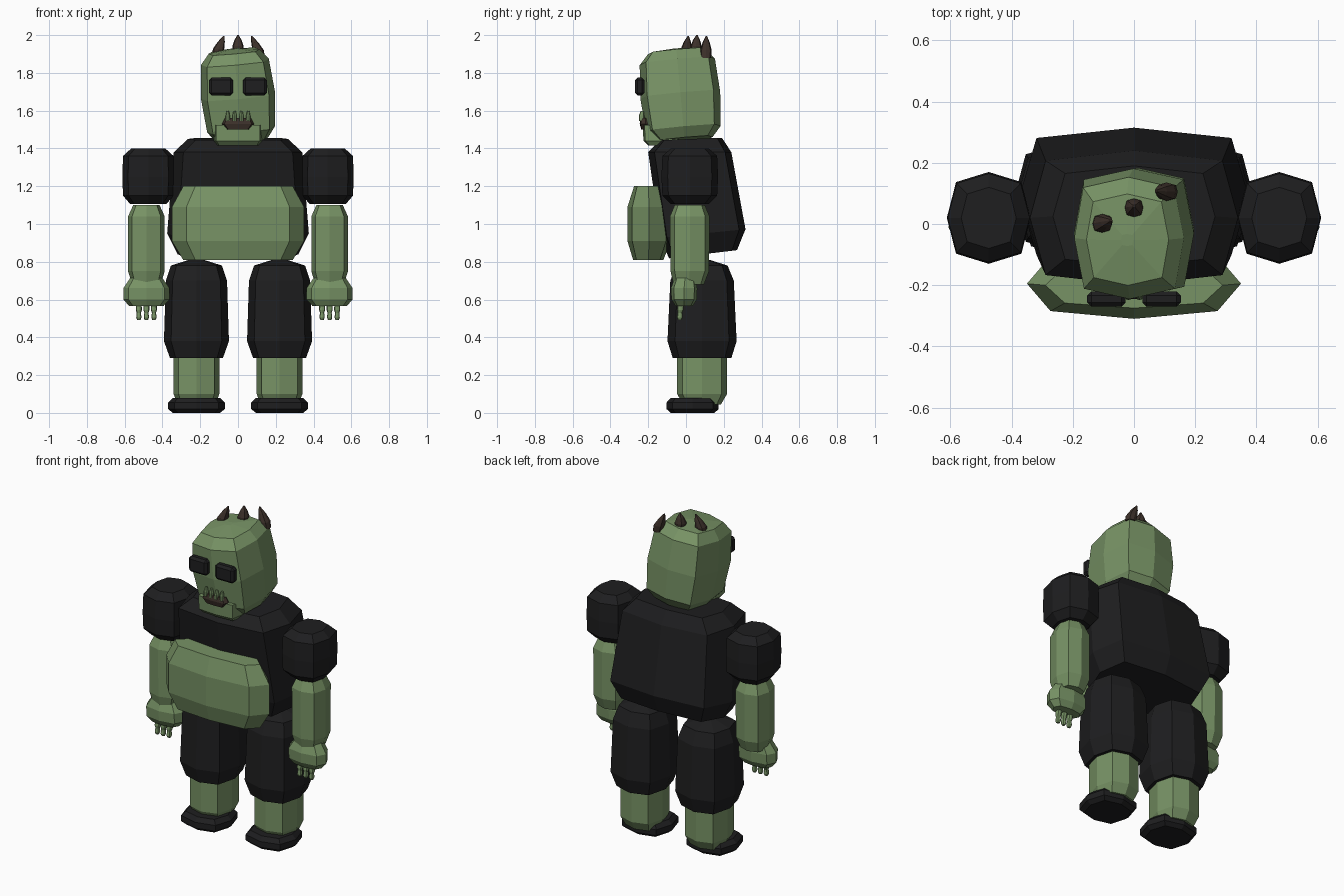
import bpy, bmesh
from mathutils import Vector, Matrix


def material(name, rgb):
    m = bpy.data.materials.new(name)
    m.diffuse_color = (*rgb, 1)
    return m


GREEN = material("skin green", (0.185, 0.29, 0.13))
BLACK = material("cloth black", (0.013, 0.013, 0.014))
BROWN = material("horn brown", (0.045, 0.03, 0.023))


def loft(name, rings, mat, k=0.78, tf=None):
    """Stack eight-sided rings (z, cx, cy, hx, hy[, tilt]); k sets how square the corners are."""
    bm = bmesh.new()
    shape = [(0, -1), (k, -k), (1, 0), (k, k), (0, 1), (-k, k), (-1, 0), (-k, -k)]
    loops = []
    for z, cx, cy, hx, hy, *tilt in rings:
        t = tilt[0] if tilt else 0
        loops.append([bm.verts.new((cx + hx * u, cy + hy * v, z + t * hy * v)) for u, v in shape])
    for a, b in zip(loops, loops[1:]):
        for i in range(8):
            j = (i + 1) % 8
            bm.faces.new((a[i], a[j], b[j], b[i]))
    bm.faces.new(loops[0][::-1])
    bm.faces.new(loops[-1])
    if tf:
        bm.transform(tf)
    bmesh.ops.recalc_face_normals(bm, faces=bm.faces)
    mesh = bpy.data.meshes.new(name)
    bm.to_mesh(mesh)
    bm.free()
    mesh.materials.append(mat)
    ob = bpy.data.objects.new(name, mesh)
    bpy.context.collection.objects.link(ob)
    return ob


def block(name, centre, size, bevel, mat):
    """Box with chamfered edges."""
    bm = bmesh.new()
    bmesh.ops.create_cube(bm, size=1)
    bmesh.ops.scale(bm, vec=size, verts=bm.verts)
    bmesh.ops.bevel(bm, geom=bm.edges[:], offset=bevel, segments=1, affect='EDGES')
    bmesh.ops.translate(bm, vec=centre, verts=bm.verts)
    mesh = bpy.data.meshes.new(name)
    bm.to_mesh(mesh)
    bm.free()
    mesh.materials.append(mat)
    ob = bpy.data.objects.new(name, mesh)
    bpy.context.collection.objects.link(ob)


# Torso, leaning forward towards the shoulders
loft("torso", [(0.84, 0, 0.09, 0.32, 0.18, 0.12), (0.95, 0, 0.09, 0.375, 0.225, 0.1),
               (1.38, 0, 0.02, 0.34, 0.22, 0.0), (1.45, 0, 0.025, 0.265, 0.165, 0.04)], BLACK, 0.85)

# Belly plate bulging at the front
loft("belly", [(0.81, 0, -0.2, 0.29, 0.08), (0.91, 0, -0.195, 0.35, 0.115),
               (1.09, 0, -0.195, 0.35, 0.115), (1.2, 0, -0.2, 0.29, 0.075)], GREEN, 0.78)

for s, side in ((-1, "left"), (1, "right")):
    # Arm: sleeve, forearm, hand and fingers
    x = 0.475 * s
    loft(side + "_shoulder", [(1.105, x, 0.02, 0.095, 0.1), (1.15, x, 0.02, 0.134, 0.145),
                              (1.25, x, 0.02, 0.137, 0.15), (1.36, x, 0.02, 0.134, 0.145),
                              (1.4, x, 0.02, 0.09, 0.1)], BLACK)
    x = 0.485 * s
    loft(side + "_forearm", [(0.68, x, 0.015, 0.075, 0.08), (0.75, x, 0.02, 0.097, 0.102),
                             (1.04, x, 0.02, 0.097, 0.105), (1.1, x, 0.02, 0.07, 0.08)], GREEN)
    loft(side + "_hand", [(0.565, x, -0.01, 0.09, 0.045), (0.6, x, -0.01, 0.122, 0.067),
                          (0.66, x, -0.01, 0.122, 0.07), (0.715, x, -0.005, 0.085, 0.055)], GREEN)
    for i in (-1, 0, 1):
        fx = x + 0.04 * i
        loft(f"{side}_finger_{i + 2}", [(0.492, fx, -0.033, 0.009, 0.009), (0.505, fx, -0.033, 0.014, 0.015),
                                        (0.53, fx, -0.032, 0.011, 0.012), (0.545, fx, -0.03, 0.016, 0.017),
                                        (0.6, fx, -0.025, 0.014, 0.015)], GREEN)
    # Leg: trouser, shin and shoe
    x = 0.22 * s
    loft(side + "_trouser", [(0.29, x, 0.085, 0.14, 0.155), (0.38, x, 0.085, 0.172, 0.183),
                             (0.7, x, 0.085, 0.162, 0.168), (0.78, x, 0.085, 0.135, 0.135),
                             (0.81, x, 0.085, 0.04, 0.04)], BLACK)
    loft(side + "_shin", [(0.045, x, 0.085, 0.1, 0.1), (0.1, x, 0.085, 0.121, 0.132),
                          (0.33, x, 0.085, 0.121, 0.132)], GREEN)
    loft(side + "_shoe", [(0.0, x, 0.035, 0.125, 0.115), (0.02, x, 0.035, 0.15, 0.138),
                          (0.055, x, 0.035, 0.15, 0.138), (0.08, x, 0.035, 0.125, 0.115)], BLACK)
    # Eye
    block(side + "_eye", (0.09 * s, -0.245, 1.728), (0.126, 0.05, 0.096), 0.014, BLACK)

# Head, tipped forward and to one side
tip = Matrix.Translation((0, -0.03, 1.68)) @ Matrix.Rotation(-0.09, 4, 'Y') @ Matrix.Rotation(0.09, 4, 'X')
loft("head", [(-0.235, 0, 0, 0.14, 0.15), (-0.18, 0, 0, 0.18, 0.198), (0, 0, 0, 0.197, 0.212),
              (0.18, 0, 0, 0.18, 0.2), (0.235, 0, 0, 0.135, 0.15), (0.25, 0, 0, 0.02, 0.02)], GREEN, 0.83, tip)

# Jaw, mouth and teeth
loft("jaw", [(1.415, 0, -0.13, 0.11, 0.07), (1.44, 0, -0.13, 0.128, 0.095),
             (1.525, 0, -0.13, 0.128, 0.1)], GREEN, 0.9)
loft("mouth", [(1.5, 0, -0.215, 0.06, 0.022), (1.53, 0, -0.215, 0.085, 0.03),
               (1.56, 0, -0.215, 0.07, 0.024)], BROWN, 0.85)
for i in range(4):
    tx = -0.054 + 0.036 * i
    loft(f"tooth_{i + 1}", [(1.545, tx, -0.235, 0.011, 0.014), (1.575, tx, -0.235, 0.011, 0.014),
                            (1.598, tx, -0.232, 0.006, 0.008)], GREEN)

# Horns, set diagonally across the crown and curving inwards
for i, (base, tip_pos) in enumerate((((-0.11, 0.0, 1.89), (-0.075, 0.012, 1.995)),
                                     ((0.0, 0.052, 1.91), (0.0, 0.058, 2.0)),
                                     ((0.115, 0.105, 1.88), (0.072, 0.108, 1.995)))):
    b, t = Vector(base), Vector(tip_pos)
    rings = []
    for f, g, r in ((0, 0, 0.028), (0.35, 0.2, 0.03), (0.7, 0.6, 0.019), (1, 1, 0.004)):
        rings.append((b.z + (t.z - b.z) * f, b.x + (t.x - b.x) * g, b.y + (t.y - b.y) * g, r, r))
    loft(f"horn_{i + 1}", rings, BROWN)
